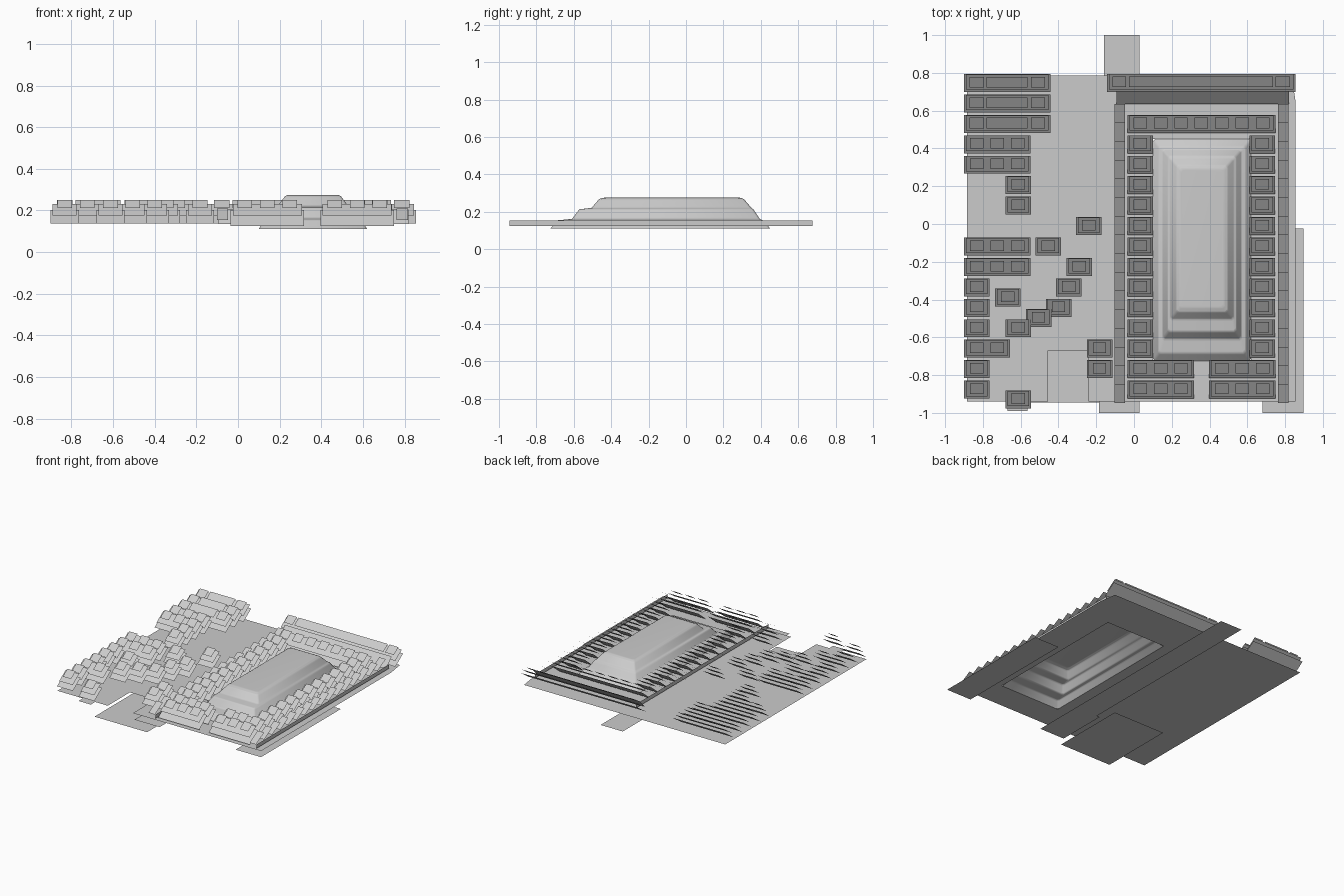
import bpy

if "Cube" in bpy.data.objects:
    bpy.data.objects.remove(bpy.data.objects["Cube"])

mat = bpy.data.materials.new("stone_grey")
mat.diffuse_color = (0.6, 0.6, 0.6, 1)
mat.use_nodes = True
mat.node_tree.nodes["Principled BSDF"].inputs["Base Color"].default_value = mat.diffuse_color


def make(name, verts, faces):
    me = bpy.data.meshes.new(name)
    me.from_pydata(verts, [], faces)
    me.materials.append(mat)
    ob = bpy.data.objects.new(name, me)
    bpy.context.collection.objects.link(ob)
    return ob


def quads(name, items):
    """One object from quads, each given by four corners."""
    verts, faces = [], []
    for q in items:
        faces.append(tuple(range(len(verts), len(verts) + 4)))
        verts += q
    return make(name, verts, faces)


def slope(x0, x1, y0, y1, z0, z1):
    """Sheet that rises from front edge to back edge."""
    return [(x0, y0, z0), (x1, y0, z0), (x1, y1, z1), (x0, y1, z1)]


def flat(name, x0, x1, y0, y1, z):
    return quads(name, [slope(x0, x1, y0, y1, z, z)])


# Ground sheet with a front notch and an opening under the mound
GZ = 0.112
xs = [-0.885, -0.455, -0.24, -0.11, 0.10, 0.62, 0.855]
ys = [-0.94, -0.725, -0.67, 0.45, 0.65, 0.785]
cells = []
for i in range(len(xs) - 1):
    for j in range(len(ys) - 1):
        notch = i == 1 and j < 2
        opening = i == 4 and 1 <= j <= 2
        if not (notch or opening):
            q = slope(xs[i], xs[i + 1], ys[j], ys[j + 1], GZ, GZ)
            if i == 5 and j == 4:      # clipped rear corner
                q[2] = (0.835, ys[5], GZ)
            cells.append(q)
quads("ground", cells)

# Lower paths and the sunken forecourt
flat("centre_path", -0.16, 0.03, -0.99, 1.0, 0.10)
flat("front_path_end", -0.185, 0.03, -1.0, -0.6, 0.099)
flat("right_path", 0.68, 0.897, -1.0, -0.025, 0.099)
flat("sunken_forecourt", -0.565, -0.115, -0.945, -0.35, 0.0)
flat("small_front_tab", -0.67, -0.565, -0.99, -0.9, 0.11)

# Stepped mound: rings from the base to the plateau
keys = [(GZ, 0.10, 0.62, -0.725, 0.45), (0.155, 0.13, 0.59, -0.685, 0.41),
        (0.162, 0.15, 0.57, -0.61, 0.395), (0.214, 0.18, 0.54, -0.57, 0.36),
        (0.221, 0.19, 0.53, -0.505, 0.35), (0.268, 0.225, 0.495, -0.465, 0.31),
        (0.275, 0.24, 0.48, -0.445, 0.295)]
rings = []
for a, b in zip(keys, keys[1:]):
    for t in (0.0, 0.15, 0.85):
        rings.append([p + (q - p) * t for p, q in zip(a, b)])
rings.append(keys[-1])
rings.append((0.2755, 0.25, 0.47, -0.435, 0.285))
verts, faces = [], []
c = 0.012
for k, (z, x0, x1, y0, y1) in enumerate(rings):
    verts += [(x0 + c, y0, z), (x1 - c, y0, z), (x1, y0 + c, z), (x1, y1 - c, z),
              (x1 - c, y1, z), (x0 + c, y1, z), (x0, y1 - c, z), (x0, y0 + c, z)]
    if k:
        a, b = 8 * (k - 1), 8 * k
        faces += [(a + i, a + (i + 1) % 8, b + (i + 1) % 8, b + i) for i in range(8)]
faces.append(tuple(range(8 * (len(rings) - 1), 8 * len(rings))))
mound = make("stepped_mound", verts, faces)
bpy.context.view_layer.objects.active = mound
mound.select_set(True)
bpy.ops.object.shade_smooth_by_angle(angle=1.2)


# Buildings: tilted sheets layered as base, body and roof blocks
PITCH = 0.1082


def building(x0, x1, y, tops, foot=0.137):
    parts = [slope(x0, x1, y - 0.05, y + 0.045, foot, 0.203),
             slope(x0 + 0.01, x1 - 0.01, y - 0.038, y + 0.043, 0.175, 0.231)]
    for a, b in tops:
        parts.append(slope(a, b, y - 0.026, y + 0.03, 0.211, 0.25))
    return parts


def row_y(i):
    return 0.749 - PITCH * i


def unit_row(x, i, n, foot=0.137):
    tops = [(x + 0.032 + PITCH * k, x + 0.103 + PITCH * k) for k in range(n)]
    return building(x, x + 0.135 + PITCH * (n - 1), row_y(i), tops, foot)


houses = []
for i in range(3):
    houses += building(-0.9, -0.443, row_y(i),
                       [(-0.87, -0.795), (-0.78, -0.565), (-0.545, -0.47)])
for x, i, n in [(-0.9, 3, 3), (-0.9, 4, 3), (-0.68, 5, 1), (-0.68, 6, 1), (-0.307, 7, 1),
                (-0.9, 8, 3), (-0.522, 8, 1), (-0.9, 9, 3), (-0.357, 9, 1),
                (-0.9, 10, 1), (-0.413, 10, 1), (-0.735, 10.5, 1), (-0.9, 11, 1),
                (-0.467, 11, 1), (-0.573, 11.5, 1), (-0.9, 12, 1), (-0.68, 12, 1),
                (-0.9, 13, 2), (-0.25, 13, 1), (-0.9, 14, 1), (-0.25, 14, 1),
                (-0.9, 15, 1), (-0.68, 15.48, 1)]:
    houses += unit_row(x, i, n)
quads("town_blocks", houses)

# Blocks that ring the mound court
FOOT = 0.126
court = unit_row(-0.035, 2, 7, FOOT)
for i in range(3, 14):
    court += unit_row(-0.035, i, 1, FOOT) + unit_row(0.612, i, 1, FOOT)
for i in (14, 15):
    court += unit_row(-0.035, i, 3, FOOT) + unit_row(0.397, i, 3, FOOT)
quads("court_blocks", court)

# Rear hall with its steep front roof
rear = building(-0.143, 0.855, 0.75, [(-0.115, -0.042), (-0.027, 0.735), (0.75, 0.825)])
rear.append(slope(-0.093, 0.82, 0.635, 0.705, 0.135, 0.205))
quads("rear_hall", rear)

# Court side walls: a low skirt carrying a run of tilted slabs
for name, x in (("left_wall", -0.102), ("right_wall", 0.762)):
    parts = []
    step = 1.583 / 16
    for k in range(16):
        y = -0.947 + k * step
        parts.append(slope(x, x + 0.055, y, y + step, 0.155, 0.21))
    xr = x + 0.058
    parts.append([(xr, -0.945, 0.125), (xr, 0.675, 0.125),
                  (xr, 0.675, 0.155), (xr, -0.945, 0.155)])
    quads(name, parts)
